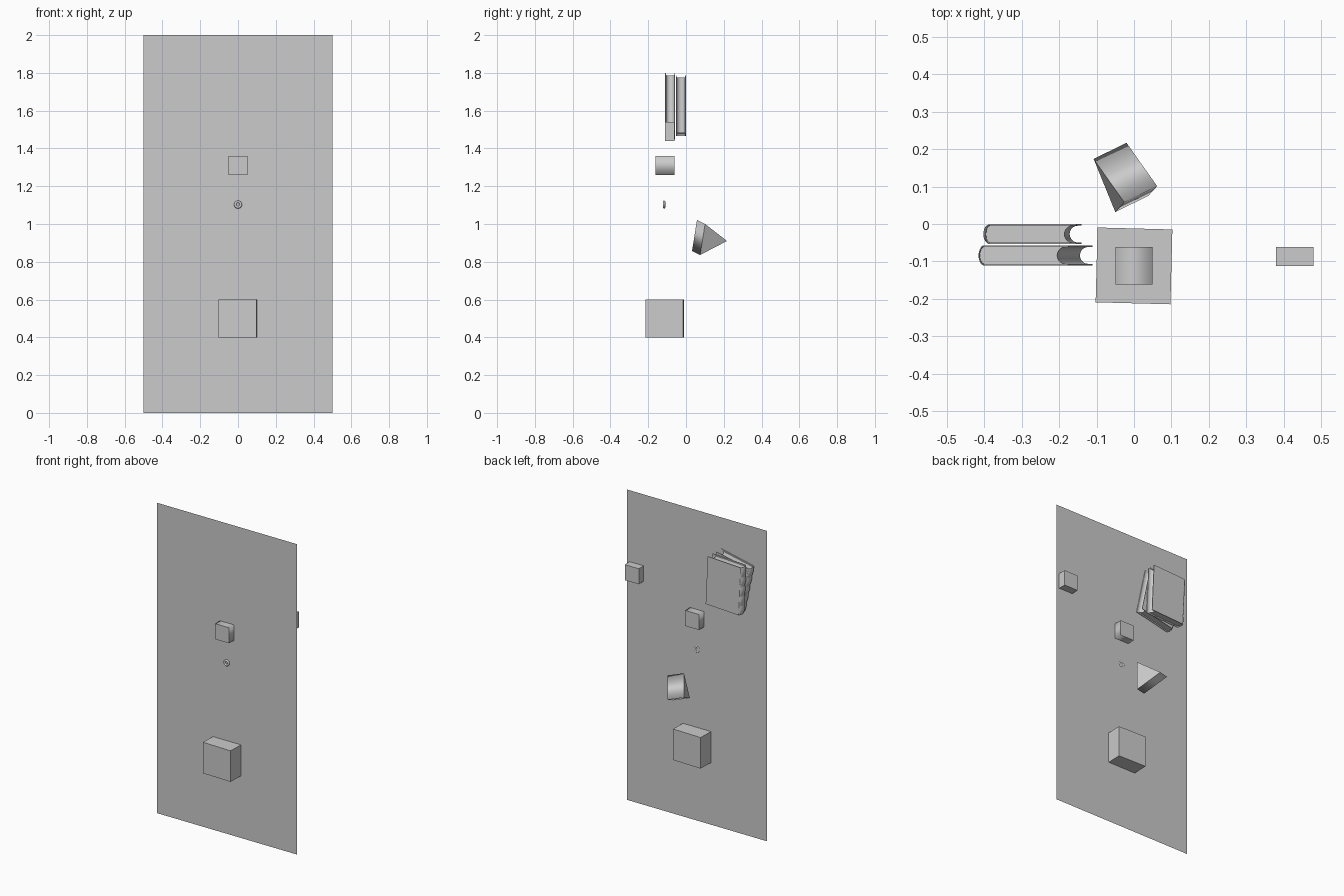
import bpy, bmesh, math
from mathutils import Matrix, Vector

if "Cube" in bpy.data.objects:
    bpy.data.objects.remove(bpy.data.objects["Cube"])

PANEL_Y = -0.112


def make(name, verts, faces, smooth=False, matrix=None):
    me = bpy.data.meshes.new(name)
    me.from_pydata(verts, [], faces)
    bm = bmesh.new()
    bm.from_mesh(me)
    bmesh.ops.recalc_face_normals(bm, faces=bm.faces)
    for f in bm.faces:
        f.smooth = smooth
    bm.to_mesh(me)
    bm.free()
    ob = bpy.data.objects.new(name, me)
    bpy.context.collection.objects.link(ob)
    if matrix:
        ob.matrix_world = matrix
    return ob


def prism(name, base, direction, smooth_sides=False, matrix=None):
    """Extrude a closed polygon; the sides may be smooth with crisp caps."""
    n, d = len(base), Vector(direction)
    verts = [Vector(p) for p in base] + [Vector(p) + d for p in base]
    faces = [tuple(range(n)), tuple(range(n, 2 * n))]
    faces += [(i, (i + 1) % n, (i + 1) % n + n, i + n) for i in range(n)]
    ob = make(name, verts, faces, smooth_sides, matrix)
    if smooth_sides:
        for p in list(ob.data.polygons)[:2]:
            p.use_smooth = False
    return ob


def box(name, lo, hi, smooth_sides=False, matrix=None):
    (x0, y0, z0), (x1, y1, z1) = lo, hi
    base = [(x0, y0, z0), (x1, y0, z0), (x1, y0, z1), (x0, y0, z1)]
    return prism(name, base, (0, y1 - y0, 0), smooth_sides, matrix)


def book(name, x, y, z, tilt, w=0.25, t=0.053, h=0.31):
    mat = Matrix.Translation((x, y, z)) @ Matrix.Rotation(math.radians(tilt), 4, 'Y')
    hinge, c = -w / 2 + 0.018, 0.004
    # two cover boards
    for side, y0 in (("front", -t / 2), ("back", t / 2 - c)):
        box(f"{name}_{side}_cover", (hinge, y0, -h / 2), (w / 2, y0 + c, h / 2), matrix=mat)
    # page block: rounded at the spine, hollow at the fore-edge
    ht = t / 2 - c
    steps = [math.pi * i / 10 for i in range(11)]
    edge = [(w / 2 - 0.010 - 0.022 * math.sin(a), -ht * math.cos(a), -h / 2 + 0.008) for a in steps]
    back = [(hinge - 0.011 * math.sin(a), ht * math.cos(a), -h / 2 + 0.008) for a in steps]
    pages = prism(f"{name}_pages", edge + back, (0, 0, h - 0.016), True, mat)
    pages.data.set_sharp_from_angle(angle=math.radians(35))
    # rounded spine with raised bands
    rows, cols = 50, 12
    verts, faces = [], []
    for r in range(rows + 1):
        bulge = 0.012 + 0.006 * abs(math.sin(5 * math.pi * r / rows))
        for k in range(cols + 1):
            a = math.pi * k / cols
            verts.append((hinge - bulge * math.sin(a), -t / 2 * math.cos(a), -h / 2 + h * r / rows))
    for r in range(rows):
        for k in range(cols):
            i = r * (cols + 1) + k
            faces.append((i, i + 1, i + cols + 2, i + cols + 1))
    spine = make(f"{name}_spine", verts, faces, True, mat)
    # keep the normals pointing outward so the shell thickens inward
    me = spine.data
    if me.polygons[cols // 2].normal.x > 0:
        me.flip_normals()
    sol = spine.modifiers.new("shell", 'SOLIDIFY')
    sol.thickness, sol.offset = 0.003, -1


# upright panel
make("panel", [(-0.5, PANEL_Y, 0), (0.5, PANEL_Y, 0), (0.5, PANEL_Y, 2), (-0.5, PANEL_Y, 2)],
     [(0, 1, 2, 3)])

# large block, slightly turned
turn = Matrix.Translation((0, PANEL_Y, 0.5)) @ Matrix.Rotation(math.radians(-1.5), 4, 'Z')
box("large_block", (-0.1, -0.1, -0.1), (0.1, 0.1, 0.1), matrix=turn)

# small block through the panel and block behind it
box("small_block", (-0.05, PANEL_Y - 0.05, 1.26), (0.05, PANEL_Y + 0.05, 1.36), True)
box("rear_block", (0.38, PANEL_Y, 1.44), (0.48, PANEL_Y + 0.05, 1.54))

# tilted triangular prism
prism("triangular_prism", [(-0.026, 0.058, 1.021), (-0.05, 0.032, 0.857), (-0.108, 0.174, 0.931)],
      (0.088, 0.043, -0.021), True)

# small ring on the panel
bpy.ops.mesh.primitive_torus_add(major_radius=0.0145, minor_radius=0.0065, major_segments=32,
                                 minor_segments=12, location=(0, -0.116, 1.103),
                                 rotation=(math.pi / 2, 0, 0))
bpy.context.object.name = "ring"
bpy.ops.object.shade_smooth()

# two books fanned behind the panel
book("near_book", -0.266, -0.084, 1.6225, -12)
book("far_book", -0.272, -0.027, 1.625, -2.7)
